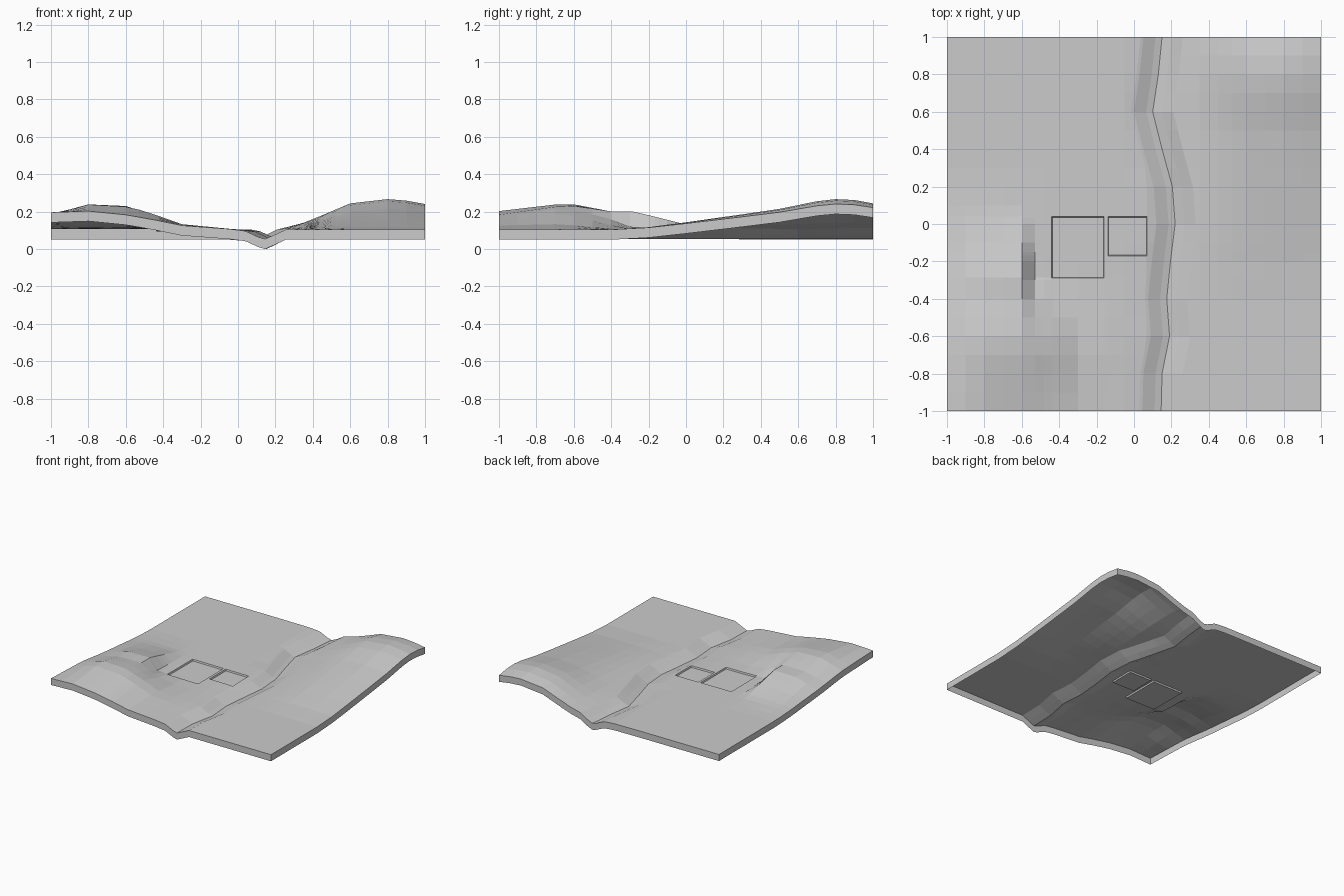
import bpy, bmesh

if "Cube" in bpy.data.objects:
    bpy.data.objects.remove(bpy.data.objects["Cube"])


def lerp(keys, vals, t):
    """Piecewise linear lookup."""
    if t <= keys[0]:
        return vals[0]
    for i in range(1, len(keys)):
        if t <= keys[i]:
            f = (t - keys[i - 1]) / (keys[i] - keys[i - 1])
            return vals[i - 1] * (1 - f) + vals[i] * f
    return vals[-1]


BASE, SKIRT, PAD_DEPTH = 0.108, 0.054, 0.012

# Left hill: heights at x stations, one row per y station
HX = [-1, -.8, -.6, -.53, -.42, -.3, 0]
HILL = {
    -1.0: [.20, .207, .187, .175, .155, .13, BASE],
    -.7: [.19, .242, .230, .215, .180, .137, BASE],
    -.58: [.185, .243, .235, .21, .175, .13, BASE],
    -.42: [.165, .205, .205, .17, .13, .115, BASE],
    -.28: [.15, .20, .205, .118, .11, .11, BASE],
    -.1: [.135, .155, .16, .115, .11, .11, BASE],
    .07: [.12, .122, .118, .112, .11, .11, BASE],
    .25: [.11, .11, .11, .11, .11, .11, BASE],
}
HY = list(HILL)

# Right hill: cross profile times growth towards the back
AX, AV = [.2, .3, .45, .6, .8, .9, 1], [0, .1, .47, .86, 1, .95, .84]
BY, BV = [-.4, -.2, 0, .3, .5, .7, .8, .9, 1], [0, .08, .24, .5, .68, .93, 1, .97, .86]

# Stream: west bank line by y, and bed depth by distance from it
SY = [-1, -.8, -.6, -.4, -.2, 0, .2, .4, .6, .8, 1]
SX = [.045, .05, .09, .075, .095, .12, .105, .05, 0, .03, .05]
DX, DV = [-.04, 0, .065, .1, .15, .21], [0, .01, .04, .05, .028, 0]

# Sunken plots: x0, x1, y0, y1
PLOTS = [(-.44, -.16, -.29, .04), (-.14, .07, -.17, .04)]
EDGE = .004


def height(x, y):
    left = lerp(HY, [lerp(HX, HILL[k], x) for k in HY], y) - BASE
    right = lerp(AX, AV, x) * lerp(BY, BV, y) * .163
    z = BASE + left + right - lerp(DX, DV, x - lerp(SY, SX, y))
    for x0, x1, y0, y1 in PLOTS:
        if x0 < x - .001 and x + .001 < x1 and y0 < y - .001 and y + .001 < y1:
            z -= PAD_DEPTH
    return z


# Grid lines, doubled at plot edges so the steps stay crisp
rows = {round(-1 + .1 * i, 3) for i in range(21)} | {-.15}
for y, s in ((-.29, 1), (-.17, 1), (.04, -1)):
    rows |= {y, round(y + s * EDGE, 4)}
rows = sorted(rows)
west = sorted([-1, -.9, -.8, -.7, -.6, -.53, -.48, -.3, -.05,
               -.44, -.44 + EDGE, -.16 - EDGE, -.16, -.14, -.14 + EDGE, .07 - EDGE, .07])
east = [.35, .45, .52, .6, .7, .8, .9, 1]


def row_xs(y):
    bank = lerp(SY, SX, y)
    w = [min(x, bank - .012 - .004 * (len(west) - 1 - i)) for i, x in enumerate(west)]
    return w + [bank + d for d in DX[1:]] + east


# Land surface
bm = bmesh.new()
grid = [[bm.verts.new((x, y, height(x, y))) for x in row_xs(y)] for y in rows]
for a, b in zip(grid, grid[1:]):
    for i in range(len(a) - 1):
        bm.faces.new((a[i], a[i + 1], b[i + 1], b[i]))

# Skirt hanging from the border, open underneath
border = [e for e in bm.edges if e.is_boundary]
new = bmesh.ops.extrude_edge_only(bm, edges=border)["geom"]
for v in new:
    if isinstance(v, bmesh.types.BMVert):
        v.co.z -= SKIRT
low = min(v.co.z for v in bm.verts)
for v in bm.verts:
    v.co.z -= low
bmesh.ops.recalc_face_normals(bm, faces=bm.faces)
if sum(f.normal.z for f in bm.faces) < 0:
    bmesh.ops.reverse_faces(bm, faces=bm.faces)

mesh = bpy.data.meshes.new("terrain")
bm.to_mesh(mesh)
bm.free()
bpy.context.collection.objects.link(bpy.data.objects.new("terrain", mesh))
